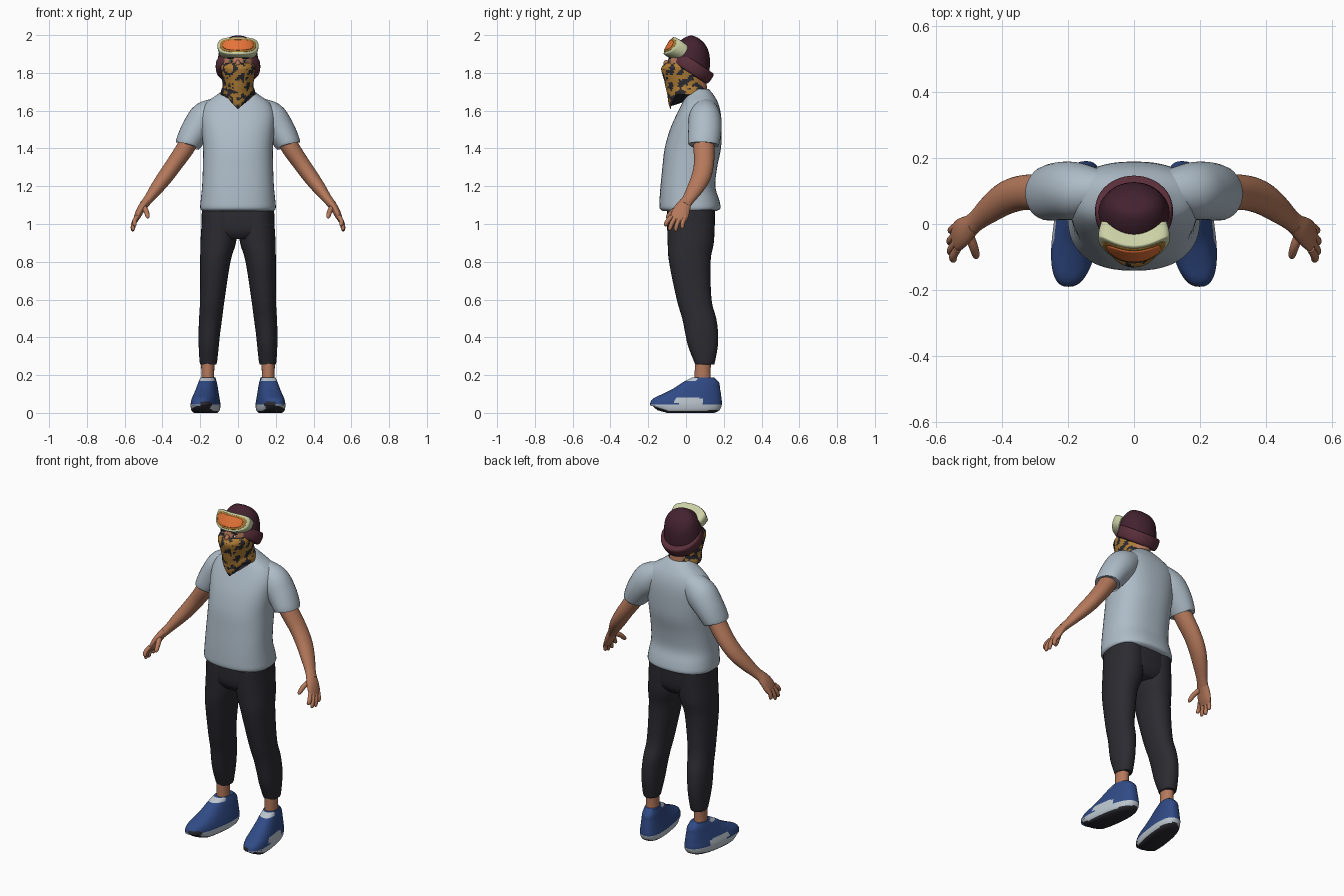
import bpy, bmesh, math
from mathutils import Vector, Matrix, noise

if "Cube" in bpy.data.objects:
    bpy.data.objects.remove(bpy.data.objects["Cube"])

X, Y, Z = Vector((1, 0, 0)), Vector((0, 1, 0)), Vector((0, 0, 1))


def material(name, *rgb):
    m = bpy.data.materials.new(name)
    m.use_nodes = True
    m.diffuse_color = (*rgb, 1)
    bsdf = m.node_tree.nodes["Principled BSDF"]
    bsdf.inputs["Base Color"].default_value = (*rgb, 1)
    bsdf.inputs["Roughness"].default_value = 0.8
    return m


skin = material("skin", .46, .19, .105)
shirt = material("shirt_grey", .42, .50, .57)
charcoal = material("charcoal", .024, .024, .031)
blue = material("shoe_blue", .03, .07, .24)
pale = material("pale_grey", .50, .56, .62)
maroon = material("maroon", .055, .016, .028)
plum = material("plum", .10, .028, .042)
mustard = material("mustard", .42, .20, .035)
orange = material("lens_orange", .78, .17, .04)
cream = material("frame_cream", .60, .64, .38)


def finish(name, bm, mats, rule=None):
    """Turn a bmesh into a shaded object, colouring faces by rule."""
    bmesh.ops.recalc_face_normals(bm, faces=bm.faces)
    bm.normal_update()
    if rule:
        for f in bm.faces:
            f.material_index = rule(f.calc_center_median(), f.normal)
    me = bpy.data.meshes.new(name)
    bm.to_mesh(me)
    bm.free()
    for m in mats:
        me.materials.append(m)
    ob = bpy.data.objects.new(name, me)
    bpy.context.collection.objects.link(ob)
    bpy.ops.object.select_all(action='DESELECT')
    ob.select_set(True)
    bpy.context.view_layer.objects.active = ob
    bpy.ops.object.shade_smooth_by_angle(angle=math.radians(50))
    return ob


def spline(keys, steps):
    """Catmull-Rom interpolation of section tuples."""
    out = []
    for i in range(len(keys) - 1):
        a, b, c, d = (keys[max(i - 1, 0)], keys[i], keys[i + 1],
                      keys[min(i + 2, len(keys) - 1)])
        for s in range(steps):
            t = s / steps
            out.append([q + t / 2 * (r - p + t * (2 * p - 5 * q + 4 * r - w + t * (3 * (q - r) + w - p)))
                        for p, q, r, w in zip(a, b, c, d)])
    return out + [list(keys[-1])]


def loft(name, keys, mats, axis=None, ref=Y, power=2, n=32, steps=4, side=1, warp=None, rule=None):
    """Skin rings (x, y, z, radius_u, radius_v) along a path; axis fixes the ring plane."""
    rows = spline(keys, steps)
    cs = [Vector(r[:3]) for r in rows]
    bm = bmesh.new()
    rings = []
    for i, r in enumerate(rows):
        t = (axis or cs[min(i + 1, len(cs) - 1)] - cs[max(i - 1, 0)]).normalized()
        u = ref.cross(t).normalized()
        v = t.cross(u)
        ring = []
        for k in range(n):
            a = math.tau * k / n
            c, s = math.cos(a), math.sin(a)
            p = cs[i] + u * math.copysign(abs(c) ** (2 / power), c) * max(r[3], .001) \
                + v * math.copysign(abs(s) ** (2 / power), s) * max(r[4], .001)
            if warp:
                p = warp(p)
            ring.append(bm.verts.new((p.x * side, p.y, p.z)))
        rings.append(ring)
    for lo, hi in zip(rings, rings[1:]):
        for k in range(n):
            j = (k + 1) % n
            bm.faces.new((lo[k], lo[j], hi[j], hi[k]))
    bm.faces.new(rings[0][::-1])
    bm.faces.new(rings[-1])
    return finish(name, bm, mats, rule)


def ellipsoid(name, centre, radii, mat):
    bm = bmesh.new()
    bmesh.ops.create_uvsphere(bm, u_segments=32, v_segments=20, radius=1,
                              matrix=Matrix.Translation(centre) @ Matrix.Diagonal((*radii, 1)))
    return finish(name, bm, [mat])


def spans(rows):
    """Horizontal sections written as (z, front y, back y, half width)."""
    return [(0, (f + b) / 2, z, w, (b - f) / 2) for z, f, b, w in rows]


# Shirt body and trouser seat
loft("shirt_body", spans([
    (1.07, -.125, .165, .19), (1.085, -.14, .183, .2), (1.13, -.14, .175, .197),
    (1.2, -.135, .155, .19), (1.3, -.125, .165, .186), (1.4, -.113, .185, .185),
    (1.5, -.085, .189, .193), (1.58, -.05, .185, .196), (1.64, -.02, .17, .17),
    (1.685, .0, .145, .11), (1.715, .01, .12, .07)]), [shirt], axis=Z, power=2.4, n=48)
loft("trouser_seat", spans([(.92, -.07, .12, .12), (.97, -.1, .15, .187), (1.1, -.1, .155, .19)]),
     [charcoal], axis=Z, power=2.5)


# Shoe colours: dark tread and toe, pale sole and tongue, blue upper
def shoe_rule(c, normal):
    if normal.z < -.55 or (c.y < -.15 and c.z < .06 and abs(c.x) < .2):
        return 2
    outer_patch = -.05 < c.y < .08 and abs(c.x) > .17
    if c.z < (.08 if outer_patch else .042) or (c.z > .165 and c.y < .06):
        return 1
    return 0


def toe_out(p):
    lift = .025 * max(0, (-p.y - .1) / .09) if p.z < .03 else 0
    return Vector((p.x + .172 - .14 * p.y, p.y, p.z + lift))


for s, label in ((1, "left_"), (-1, "right_")):
    # Leg, ankle and shoe
    loft(label + "trouser_leg", [
        (.157, .098, .255, .04, .05), (.157, .098, .27, .046, .055), (.155, .09, .35, .053, .078),
        (.152, .083, .42, .057, .087), (.145, .07, .5, .061, .09), (.136, .043, .6, .065, .092),
        (.12, .02, .8, .08, .11), (.105, .025, .9, .094, .122), (.097, .026, 1, .096, .126),
        (.097, .026, 1.08, .094, .126)], [charcoal], axis=Z, power=2.2, side=s)
    loft(label + "ankle", [(.16, .09, .13, .037, .045), (.16, .088, .2, .034, .042),
                           (.16, .09, .28, .036, .043)], [skin], axis=Z, side=s)
    loft(label + "shoe", spans([
        (0, -.15, .15, .055), (.015, -.175, .178, .068), (.045, -.19, .19, .071),
        (.075, -.175, .188, .066), (.1, -.125, .185, .06), (.13, -.065, .18, .053),
        (.16, -.02, .175, .046), (.187, .03, .15, .038)]),
        [blue, pale, charcoal], axis=Z, power=2.5, n=48, side=s, warp=toe_out, rule=shoe_rule)

    # Sleeve and arm
    loft(label + "sleeve", [
        (.09, .1, 1.615, .06, .06), (.165, .1, 1.565, .088, .085), (.22, .1, 1.5, .08, .088),
        (.262, .093, 1.432, .068, .083), (.268, .092, 1.42, .062, .077)], [shirt], side=s)
    loft(label + "arm", [
        (.235, .095, 1.48, .05, .055), (.28, .095, 1.4, .048, .055), (.335, .095, 1.32, .044, .053),
        (.385, .08, 1.25, .041, .051), (.43, .05, 1.19, .035, .044), (.475, .012, 1.13, .025, .033),
        (.5, -.01, 1.1, .023, .034)], [skin], side=s)

    # Hand with four fingers and a thumb
    loft(label + "palm", [
        (.485, .0, 1.12, .022, .03), (.513, -.02, 1.08, .021, .043), (.533, -.036, 1.04, .017, .047),
        (.545, -.045, 1.012, .01, .036)], [skin], ref=Y, side=s, n=20)
    tips = ((.548, -.112, .99), (.558, -.09, .966), (.56, -.058, .962), (.555, -.022, .975))
    for i, tip in enumerate(tips):
        base = Vector((.535, -.076 + .024 * i, 1.04))
        tip = Vector(tip)
        mid = (base + tip) / 2 + Vector((.006, -.004, 0))
        loft(f"{label}finger_{i + 1}", [(*base, .012, .012), (*mid, .012, .012),
             (*base.lerp(tip, .9), .01, .01), (*tip, .003, .003)], [skin], side=s, n=12)
    loft(label + "thumb", [(.505, -.02, 1.095, .015, .015), (.487, -.065, 1.07, .014, .014),
         (.478, -.095, 1.04, .011, .011), (.476, -.102, 1.03, .003, .003)], [skin], ref=X, side=s, n=12)

    # Eye and brow
    ellipsoid(label + "eye", (s * .036, -.088, 1.862), (.014, .006, .006), pale)
    ellipsoid(label + "pupil", (s * .035, -.092, 1.862), (.006, .004, .006), charcoal)
    ellipsoid(label + "brow", (s * .038, -.086, 1.878), (.02, .007, .004), charcoal)

# Head
ellipsoid("head", (0, 0, 1.835), (.088, .1, .118), skin)
ellipsoid("nose", (0, -.103, 1.848), (.014, .017, .02), skin)
loft("neck", [(0, .055, 1.66, .06, .06), (0, .045, 1.8, .06, .06)], [skin], axis=Z)


# Patterned face scarf with a pointed front
def scarf_point(p):
    w = min(1, max(0, (1.76 - p.z) / .07))
    return p - Z * w * .95 * max(0, -p.y - abs(p.x) * .8)


loft("face_scarf", spans([
    (1.852, -.108, .06, .082), (1.835, -.126, .07, .089), (1.815, -.131, .08, .09),
    (1.76, -.115, .1, .084), (1.73, -.1, .105, .082), (1.705, -.092, .11, .09),
    (1.685, -.08, .115, .092)]), [mustard, charcoal], axis=Z, n=64, steps=6, warp=scarf_point,
    rule=lambda c, n: int(noise.noise(c * 32) + .5 * noise.noise(c * 75) > .06 + .8 * max(0, -c.y - .09) * 5))

# Knitted hat with a turned-up cuff
tilt = Vector((0, .55, .83))
loft("hat_crown", [
    (0, .025, 1.815, .108, .108), (0, .033, 1.86, .108, .108), (0, .045, 1.91, .1, .098),
    (0, .06, 1.948, .084, .074), (0, .066, 1.975, .052, .042), (0, .068, 1.983, .002, .002)],
    [maroon], axis=tilt, n=48)
opening = Vector((0, .025, 1.815))
loft("hat_cuff", [(*(opening + tilt * d), r, r) for d, r in
                  ((-.016, .106), (-.008, .114), (.015, .118), (.04, .117), (.05, .112), (.052, .104))],
     [plum], axis=tilt, n=48)


# Goggles pushed up on the hat, wrapped around the brow
def wrap(p):
    return Vector((p.x, p.y + 4 * p.x * p.x, p.z))


facing = Vector((0, -.87, .5))
face = Vector((0, -.092, 1.944))


def goggle_part(name, mat, rows):
    loft(name, [(*(face + facing * d), w, h) for d, w, h in rows], [mat],
         axis=facing, ref=Z, power=2.8, n=48, warp=wrap)


goggle_part("goggle_frame", cream, [(-.06, .1, .05), (-.03, .106, .053), (-.005, .108, .053),
                                    (.003, .102, .048), (.004, .05, .025), (.004, .001, .001)])
goggle_part("goggle_rim", mustard, [(.0, .093, .041), (.006, .092, .04), (.007, .05, .02), (.007, .001, .001)])
goggle_part("goggle_lens", orange, [(.004, .08, .032), (.01, .078, .03), (.011, .04, .015), (.011, .001, .001)])
